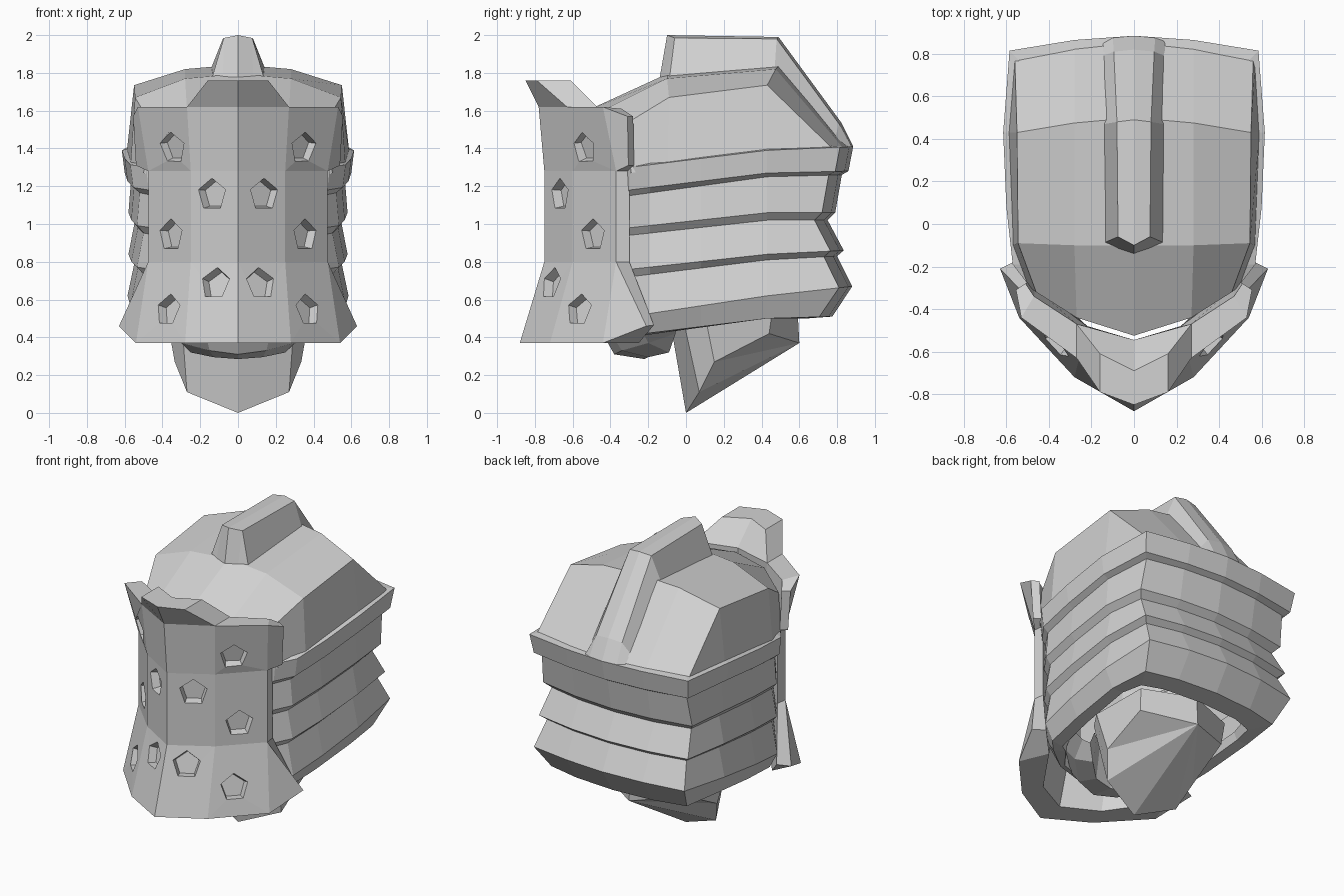
import bpy, bmesh
from mathutils import Vector, Matrix
from mathutils.bvhtree import BVHTree

if "Cube" in bpy.data.objects:
    bpy.data.objects.remove(bpy.data.objects["Cube"])

steel = bpy.data.materials.new("grey_steel")
steel.diffuse_color = (0.65, 0.65, 0.65, 1)
steel.use_nodes = True
steel.node_tree.nodes["Principled BSDF"].inputs["Base Color"].default_value = steel.diffuse_color


def finish(name, bm):
    me = bpy.data.meshes.new(name)
    bm.to_mesh(me)
    bm.free()
    me.materials.append(steel)
    ob = bpy.data.objects.new(name, me)
    bpy.context.collection.objects.link(ob)
    return ob


def mirrored(half):
    """Row from -x to +x, given its right half starting on the centre line."""
    return [(-x, y, z) for x, y, z in reversed(half[1:])] + list(half)


def sheet(name, halves):
    """Symmetric sheet through half rows."""
    bm = bmesh.new()
    rows = [[bm.verts.new(p) for p in mirrored(h)] for h in halves]
    for a, b in zip(rows, rows[1:]):
        for j in range(len(a) - 1):
            bm.faces.new((a[j], a[j + 1], b[j + 1], b[j]))
    return finish(name, bm)


# Dome: cross rows from front to back, with side walls
sheet("dome", [
    [(0, -.50, 1.25), (.27, -.42, 1.25), (.45, -.31, 1.25), (.46, -.3, 1.25)],
    [(0, -.525, 1.60), (.27, -.44, 1.60), (.46, -.32, 1.53), (.50, -.29, 1.27)],
    [(0, -.10, 1.795), (.28, -.10, 1.77), (.545, -.09, 1.67), (.57, -.10, 1.30)],
    [(0, .50, 1.845), (.28, .475, 1.82), (.55, .43, 1.735), (.59, .43, 1.37)],
    [(0, .855, 1.41), (.28, .825, 1.41), (.56, .77, 1.405), (.57, .76, 1.38)],
])

# Crest along the top of the dome
sheet("crest", [
    [(0, -.14, 1.77), (.08, -.115, 1.765), (.145, -.09, 1.75)],
    [(0, -.10, 2.0), (.075, -.06, 1.985), (.145, -.09, 1.75)],
    [(0, .49, 1.99), (.08, .48, 1.98), (.14, .47, 1.83)],
    [(0, .82, 1.54), (.095, .81, 1.53), (.145, .79, 1.46)],
    [(0, .885, 1.41), (.10, .875, 1.41), (.145, .865, 1.40)],
])


# Overlapping neck bands: half width, back y, then z at front, middle and back
def band_loop(w, yb, zf, zm, zb, front=-.50):
    plan = [(0, front), (.26, front + .08), (w * .79, front + .2), (w - .045, -.19),
            (w - .015, .08), (w, .43), (w - .03, yb - .07), (.28, yb - .02), (0, yb)]
    pts = []
    for x, y in plan:
        if y < .43:
            t = max(0, (y + .3) / .73)
            z = zf + (zm - zf) * t
        else:
            z = zm + (zb - zm) * (y - .43) / (yb - .43)
        pts.append((x, y, z))
    return pts + [(-x, y, z) for x, y, z in pts[-2:0:-1]]


loops = [band_loop(*p) for p in (
    (.43, .62, .46, .55, .57, -.40),
    (.45, .64, .40, .50, .50, -.42),
    (.53, .775, .41, .50, .51, -.46),
    (.585, .88, .51, .62, .67),
    (.545, .80, .72, .81, .83),
    (.58, .835, .76, .84, .86),
    (.545, .75, .94, 1.02, 1.02),
    (.58, .79, .98, 1.06, 1.06),
    (.565, .825, 1.15, 1.25, 1.26),
    (.60, .86, 1.18, 1.27, 1.28),
    (.615, .885, 1.30, 1.39, 1.41),
    (.57, .84, 1.31, 1.40, 1.415))]
bm = bmesh.new()
rings = [[bm.verts.new(p) for p in lp] for lp in loops]
for a, b in zip(rings, rings[1:]):
    for j in range(len(a)):
        k = (j + 1) % len(a)
        bm.faces.new((a[j], a[k], b[k], b[j]))
finish("neck_bands", bm)

# Chin guard under the front
sheet("chin_guard", [
    [(0, -.20, .50), (.12, -.18, .50), (.22, -.09, .50), (.27, -.05, .50)],
    [(0, -.22, .285), (.13, -.20, .295), (.25, -.09, .32), (.30, -.055, .42)],
    [(0, -.38, .31), (.15, -.34, .33), (.30, -.20, .37), (.36, -.055, .42)],
    [(0, -.43, .40), (.17, -.39, .41), (.35, -.23, .43), (.43, -.055, .46)],
])

# Neck stump: slanted underside fanned to its rear corner, with tapering walls
low = mirrored([(0, 0, 0), (.27, .07, .11), (.335, .15, .27), (.32, .44, .42)])
top = mirrored([(0, -.09, .52), (.30, -.02, .52), (.38, .10, .52), (.33, .46, .56)])
bm = bmesh.new()
lo = [bm.verts.new(p) for p in low + [(0, .60, .37)]]
up = [bm.verts.new(p) for p in top + [(0, .59, .56)]]
for j in range(8):
    k = (j + 1) % 8
    bm.faces.new((lo[j], lo[k], up[k], up[j]))
    if k and k < 7:
        bm.faces.new((lo[k], lo[j], lo[7]))
bm.faces.new(up)
bmesh.ops.recalc_face_normals(bm, faces=bm.faces)
finish("neck", bm)

# Face plate, right half: outer and inner skins with matching points
outer = [(0, -.88, .37), (.28, -.72, .37), (.54, -.44, .37), (.63, -.21, .46),
         (0, -.75, .80), (.25, -.60, .80), (.475, -.37, .80),
         (0, -.75, 1.28), (.25, -.60, 1.28), (.475, -.37, 1.28),
         (0, -.78, 1.62), (.27, -.63, 1.62), (.53, -.44, 1.62),
         (0, -.85, 1.76), (.16, -.79, 1.76),
         (.54, -.305, 1.31), (.555, -.31, 1.57)]
inner = [(0, -.70, .37), (.23, -.58, .37), (.46, -.25, .37), (.55, -.17, .465),
         (0, -.58, .80), (.22, -.48, .80), (.465, -.30, .80),
         (0, -.58, 1.28), (.22, -.48, 1.28), (.465, -.30, 1.28),
         (0, -.545, 1.62), (.27, -.47, 1.62), (.47, -.34, 1.61),
         (0, -.69, 1.76), (.16, -.61, 1.76),
         (.50, -.275, 1.31), (.51, -.28, 1.57)]
panels = [(0, 1, 5, 4), (1, 2, 6, 5), (2, 3, 6), (4, 5, 8, 7), (5, 6, 9, 8),
          (7, 8, 11, 10), (8, 9, 12, 11), (9, 15, 16, 12), (10, 11, 14, 13)]
bm = bmesh.new()
vo = [bm.verts.new(p) for p in outer]
vi = [bm.verts.new(p) for p in inner]
edges = {(f[i], f[(i + 1) % len(f)]) for f in panels for i in range(len(f))}
for f in panels:
    bm.faces.new([vo[i] for i in f])
    bm.faces.new([vi[i] for i in reversed(f)])
for a, b in sorted(edges):
    # close the rim, leaving the centre line open for mirroring
    if (b, a) not in edges and (outer[a][0] or outer[b][0]):
        bm.faces.new((vo[b], vo[a], vi[a], vi[b]))
bm.normal_update()
tree = BVHTree.FromBMesh(bm)
visor = finish("face_plate", bm)
visor.modifiers.new("both_sides", "MIRROR")

# Pentagonal dents sunk into the face plate
bm = bmesh.new()
for x, z in ((.35, 1.40), (.138, 1.155), (.355, .94), (.12, .685), (.37, .545)):
    loc, nor, _, _ = tree.ray_cast(Vector((x, -2, z)), Vector((0, 1, 0)))
    if nor.y > 0:
        nor = -nor
    for s in (-1, 1):
        p, n = Vector((s * loc.x, loc.y, loc.z)), Vector((s * nor.x, nor.y, nor.z))
        mat = Matrix.Translation(p) @ n.to_track_quat('Z', 'Y').to_matrix().to_4x4()
        bmesh.ops.create_cone(bm, cap_ends=True, segments=5, radius1=.075,
                              radius2=.10, depth=.10, matrix=mat)
cutter = finish("dent_cutter", bm)
cutter.hide_render = True
cutter.hide_viewport = True
cut = visor.modifiers.new("dents", "BOOLEAN")
cut.operation = "DIFFERENCE"
cut.solver = "EXACT"
cut.object = cutter
